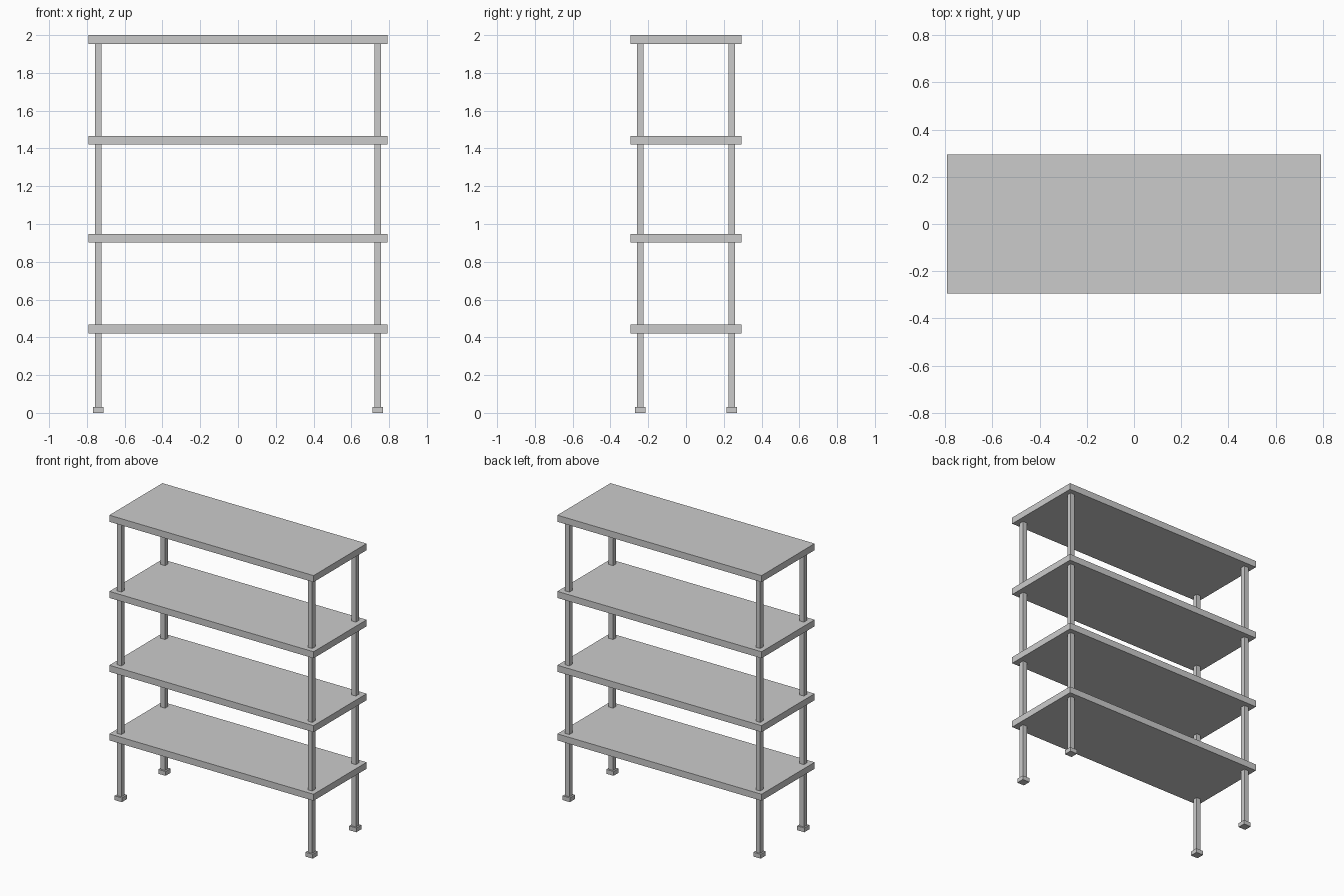
import bpy

if "Cube" in bpy.data.objects:
    bpy.data.objects.remove(bpy.data.objects["Cube"])

def box(name, center, size):
    bpy.ops.mesh.primitive_cube_add(size=1, location=center)
    ob = bpy.context.object
    ob.name = name
    ob.scale = size
    bpy.ops.object.transform_apply(location=False, rotation=False, scale=True)
    return ob

THICK = 0.046

# Four shelves, given by their top heights
for i, top in enumerate((0.467, 0.948, 1.466, 2.0)):
    box(f"shelf_{i + 1}", (0, 0, top - THICK / 2), (1.584, 0.588, THICK))

# Square corner posts with wider feet
for sx, side in ((-1, "left"), (1, "right")):
    for sy, end in ((-1, "front"), (1, "back")):
        x, y = sx * 0.74, sy * 0.242
        box(f"{end}_{side}_post", (x, y, 0.995), (0.034, 0.034, 1.93))
        box(f"{end}_{side}_foot", (x, y, 0.015), (0.056, 0.056, 0.03))
